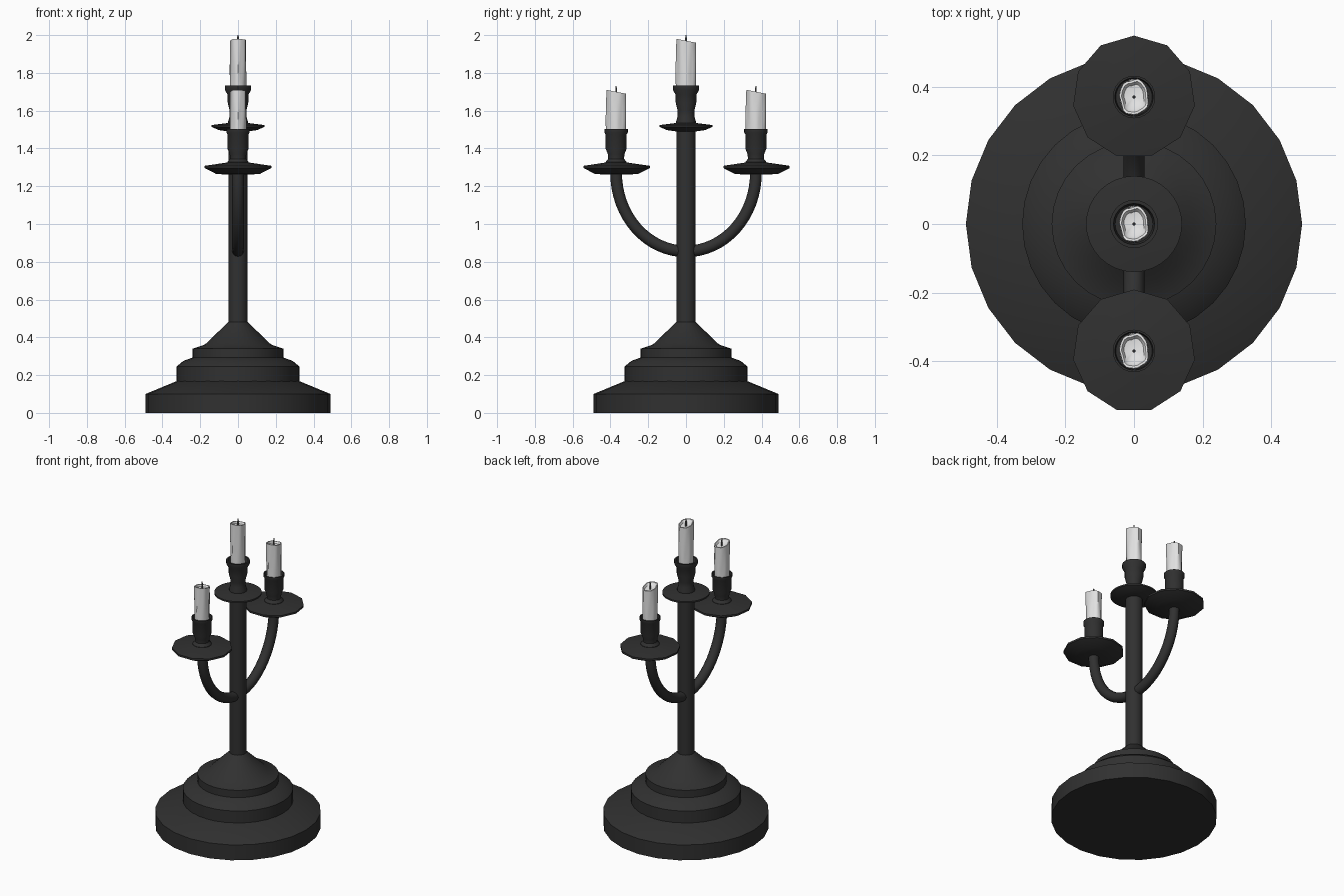
import bpy, bmesh, math

if "Cube" in bpy.data.objects:
    bpy.data.objects.remove(bpy.data.objects["Cube"])


def make_mat(name, v):
    m = bpy.data.materials.new(name)
    m.diffuse_color = (v, v, v, 1)
    m.use_nodes = True
    m.node_tree.nodes["Principled BSDF"].inputs["Base Color"].default_value = m.diffuse_color
    return m


IRON = make_mat("black iron", 0.03)
WAX = make_mat("white wax", 0.75)
WICK = make_mat("grey wick", 0.12)


def finish(name, bm, mat, loc, angle=35):
    bmesh.ops.remove_doubles(bm, verts=bm.verts, dist=1e-5)
    bmesh.ops.recalc_face_normals(bm, faces=bm.faces)
    me = bpy.data.meshes.new(name)
    bm.to_mesh(me)
    bm.free()
    ob = bpy.data.objects.new(name, me)
    bpy.context.collection.objects.link(ob)
    ob.location = loc
    me.materials.append(mat)
    bpy.ops.object.select_all(action='DESELECT')
    ob.select_set(True)
    bpy.context.view_layer.objects.active = ob
    bpy.ops.object.shade_smooth_by_angle(angle=math.radians(angle))
    return ob


def skin(bm, rings):
    """Join equal-length rings of points with quads."""
    rows = [[bm.verts.new(p) for p in r] for r in rings]
    n = len(rows[0])
    for a, b in zip(rows, rows[1:]):
        for i in range(n):
            j = (i + 1) % n
            bm.faces.new((a[i], a[j], b[j], b[i]))
    return rows


def lathe(name, profile, sides, mat=IRON, loc=(0, 0, 0), phase=0.0):
    bm = bmesh.new()
    rings = [[(r * math.cos(phase + math.tau * i / sides),
               r * math.sin(phase + math.tau * i / sides), z)
              for i in range(sides)] for r, z in profile]
    rows = skin(bm, rings)
    bm.faces.new(rows[0][::-1])
    bm.faces.new(rows[-1])
    return finish(name, bm, mat, loc)


def candle(name, loc, height):
    """Slightly oval candle with twisted drip ridges, slanted top, hollow."""
    n, steps = 24, 10
    bm = bmesh.new()

    def ring(t, scale, drop):
        pts = []
        for i in range(n):
            a = math.tau * i / n
            ridge = 0.05 * math.cos(4 * a + 2.2 * t) + 0.03 * math.cos(7 * a - 3 * t)
            r = scale * (1 + ridge * min(1, 4 * t))
            x, y = 0.042 * r * math.cos(a), 0.052 * r * math.sin(a)
            pts.append((x, y, t * (height - 0.2 * y) - drop))
        return pts
    rings = [ring(k / steps, 1, 0) for k in range(steps + 1)]
    rings += [ring(1, 0.86, 0), ring(1, 0.7, 0.012)]
    rows = skin(bm, rings)
    bm.faces.new(rows[0][::-1])
    tip = bm.verts.new((0, 0, height - 0.02))
    for i in range(n):
        bm.faces.new((rows[-1][i], rows[-1][(i + 1) % n], tip))
    finish(name, bm, WAX, loc, 40)
    # wick
    lathe(name + "_wick", [(0.005, height - 0.025), (0.005, height + 0.015),
                           (0.003, height + 0.03)], 6, WICK, loc)


# stepped base
lathe("base_plinth", [(0.49, 0), (0.49, 0.1), (0.325, 0.168)], 24)
lathe("base_steps", [(0.326, 0.15), (0.326, 0.245), (0.29, 0.275), (0.24, 0.293),
                     (0.24, 0.34), (0.175, 0.362), (0.05, 0.482)], 32)

# central stem, tray and cup
lathe("stem", [(0.051, 0.46), (0.051, 1.51)], 24)
lathe("centre_tray", [(0.05, 1.49), (0.1, 1.497), (0.14, 1.514),
                      (0.14, 1.524), (0.05, 1.535)], 32)
lathe("centre_cup", [(0.052, 1.53), (0.052, 1.545), (0.044, 1.57), (0.044, 1.6),
                     (0.055, 1.645), (0.055, 1.685), (0.07, 1.71), (0.07, 1.732),
                     (0.06, 1.732), (0.055, 1.7)], 24)
candle("centre_candle", (0, 0, 1.69), 0.28)

# curved double arm: half ellipse swept with a round section
bm = bmesh.new()
rings = []
for k in range(33):
    t = math.pi * k / 32
    y, z = -0.37 * math.cos(t), 1.27 - 0.415 * math.sin(t)
    ny, nz = -0.415 * math.cos(t), -0.37 * math.sin(t)
    d = math.hypot(ny, nz)
    rings.append([(0.031 * math.cos(math.tau * i / 12),
                   y + 0.031 * math.sin(math.tau * i / 12) * ny / d,
                   z + 0.031 * math.sin(math.tau * i / 12) * nz / d)
                  for i in range(12)])
skin(bm, rings)
finish("arms", bm, IRON, (0, 0, 0))

# side trays, cups and candles
for side, y in (("front", -0.37), ("back", 0.37)):
    loc = (0, y, 0)
    lathe(side + "_tray", [(0.03, 1.262), (0.115, 1.264), (0.179, 1.296),
                           (0.179, 1.308), (0.055, 1.326)], 11,
          loc=loc, phase=math.pi / 2)
    lathe(side + "_cup", [(0.056, 1.315), (0.056, 1.328), (0.042, 1.345), (0.044, 1.37),
                          (0.056, 1.40), (0.056, 1.475), (0.062, 1.485), (0.062, 1.502),
                          (0.056, 1.502), (0.053, 1.48)], 24, loc=loc)
    candle(side + "_candle", (0, y, 1.46), 0.24)
